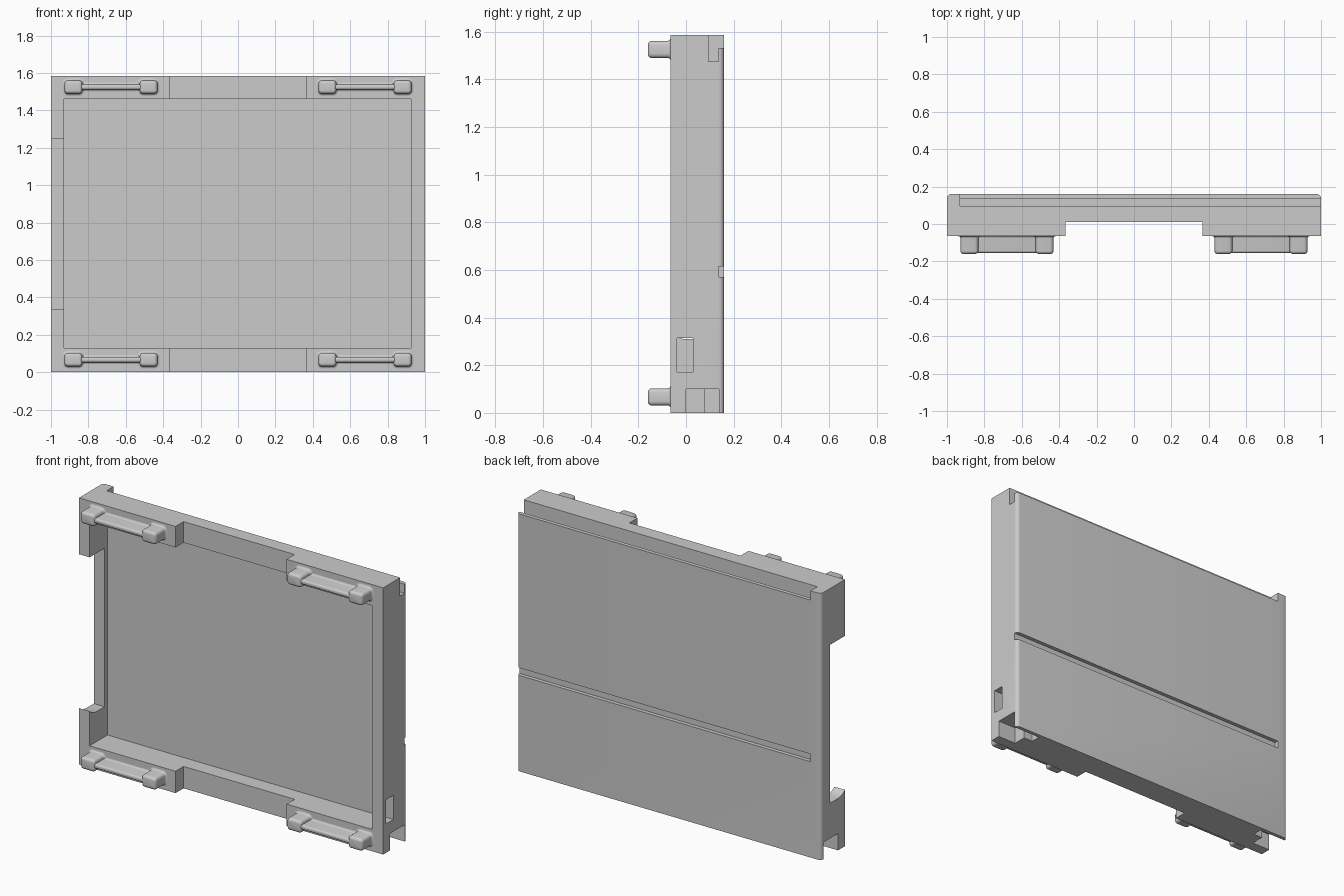
import bpy, bmesh, math

if "Cube" in bpy.data.objects:
    bpy.data.objects.remove(bpy.data.objects["Cube"])


def loft(name, rings):
    """Closed solid through a list of equally long point rings."""
    bm = bmesh.new()
    loops = [[bm.verts.new(p) for p in r] for r in rings]
    n = len(loops[0])
    for a, b in zip(loops, loops[1:]):
        for i in range(n):
            j = (i + 1) % n
            bm.faces.new((a[i], a[j], b[j], b[i]))
    bm.faces.new(loops[0])
    bm.faces.new(loops[-1])
    bmesh.ops.recalc_face_normals(bm, faces=bm.faces[:])
    me = bpy.data.meshes.new(name)
    bm.to_mesh(me)
    bm.free()
    ob = bpy.data.objects.new(name, me)
    bpy.context.collection.objects.link(ob)
    return ob


def box(name, x0, x1, y0, y1, z0, z1):
    return loft(name, [[(x0, y0, z), (x1, y0, z), (x1, y1, z), (x0, y1, z)]
                       for z in (z0, z1)])


def activate(ob):
    bpy.ops.object.select_all(action='DESELECT')
    ob.select_set(True)
    bpy.context.view_layer.objects.active = ob


def cut(ob, cutter):
    cutter.hide_render = True
    activate(ob)
    m = ob.modifiers.new("cut", 'BOOLEAN')
    m.operation, m.solver, m.object = 'DIFFERENCE', 'EXACT', cutter
    bpy.ops.object.modifier_apply(modifier=m.name)
    bpy.data.objects.remove(cutter)


def rounded_rect(cx, cz, w, h, r, y):
    pts = []
    for k, (sx, sz) in enumerate([(1, 1), (-1, 1), (-1, -1), (1, -1)]):
        for i in range(5):
            a = math.pi / 2 * (k + i / 4)
            pts.append((cx + sx * (w / 2 - r) + r * math.cos(a), y,
                        cz + sz * (h / 2 - r) + r * math.sin(a)))
    return pts


def boss(name, cx, cz, w, h, top, r, flare):
    """Rounded block on the front face with a filleted foot and soft top edge."""
    rings = [rounded_rect(cx, cz, w + 2 * flare, h + 2 * flare, r + flare, -0.06)]
    for i in range(5):
        a = math.pi / 2 * i / 4
        g = flare * (1 - math.sin(a))
        y = -0.065 - flare * (1 - math.cos(a))
        rings.append(rounded_rect(cx, cz, w + 2 * g, h + 2 * g, r + g, y))
    s = r * 0.9
    for i in range(5):
        a = math.pi / 2 * i / 4
        g = s * (1 - math.cos(a))
        rings.append(rounded_rect(cx, cz, w - 2 * g, h - 2 * g, r - g,
                                  top + s - s * math.sin(a)))
    ob = loft(name, rings)
    activate(ob)
    bpy.ops.object.shade_smooth_by_angle(angle=math.radians(35))


# Housing slab with rounded back side edges
F, B, H, R = -0.065, 0.16, 1.585, 0.022
arc = [(1 - R + R * math.cos(math.pi / 2 * i / 5),
        B - R + R * math.sin(math.pi / 2 * i / 5)) for i in range(6)]
outline = [(-1, F), (1, F)] + arc + [(-x, y) for x, y in reversed(arc)]
frame = loft("frame_housing", [[(x, y, z) for x, y in outline] for z in (0, H)])

# Front tray cavity and side window
cut(frame, box("tray", -0.93, 0.925, -0.2, 0.103, 0.13, 1.46))
cut(frame, box("side_slot", 0.88, 1.1, -0.037, 0.03, 0.172, 0.315))

# Shallow recess in the top and bottom rails
for z0, z1 in ((-0.1, 0.2), (1.4, 1.7)):
    cut(frame, box("rail_recess", -0.365, 0.365, -0.2, 0.01, z0, z1))

# Opening in the left wall, its lower end gently dished
side = [(-0.2, 1.25), (-0.2, 0.335), (F, 0.335), (-0.05, 0.323), (-0.03, 0.314),
        (0.0, 0.309), (0.074, 0.309), (0.074, 1.25)]
cut(frame, loft("left_opening", [[(x, y, z) for y, z in side] for x in (-1.1, -0.9)]))

# Hook groove along the top of the back, and narrow groove across the back
hook = [(0.095, 1.7), (0.095, 1.475), (0.137, 1.475), (0.137, 1.53), (0.3, 1.53), (0.3, 1.7)]
cut(frame, loft("hook_groove", [[(x, y, z) for y, z in hook] for x in (-0.93, 1.1)]))
cut(frame, box("back_groove", -0.93, 1.1, 0.137, 0.3, 0.57, 0.615))

# Stepped notches at both lower ends
for s in (-1, 1):
    step = [(1.1, 0.0), (0.88, 0.0), (0.88, 0.08), (0.82, 0.08), (0.82, 0.138), (1.1, 0.138)]
    cut(frame, loft("end_notch", [[(s * x, y, z) for x, y in step] for z in (-0.1, 0.1)]))

activate(frame)
bpy.ops.object.shade_smooth_by_angle(angle=math.radians(25))

# Rounded pads joined by slim ribs on the front corners
for s in (-1, 1):
    for cz in (0.067, 1.525):
        for cx in (0.478, 0.88):
            boss("front_pad", s * cx, cz, 0.095, 0.072, -0.16, 0.018, 0.012)
        boss("front_rib", s * 0.679, cz, 0.36, 0.028, -0.154, 0.012, 0.01)
